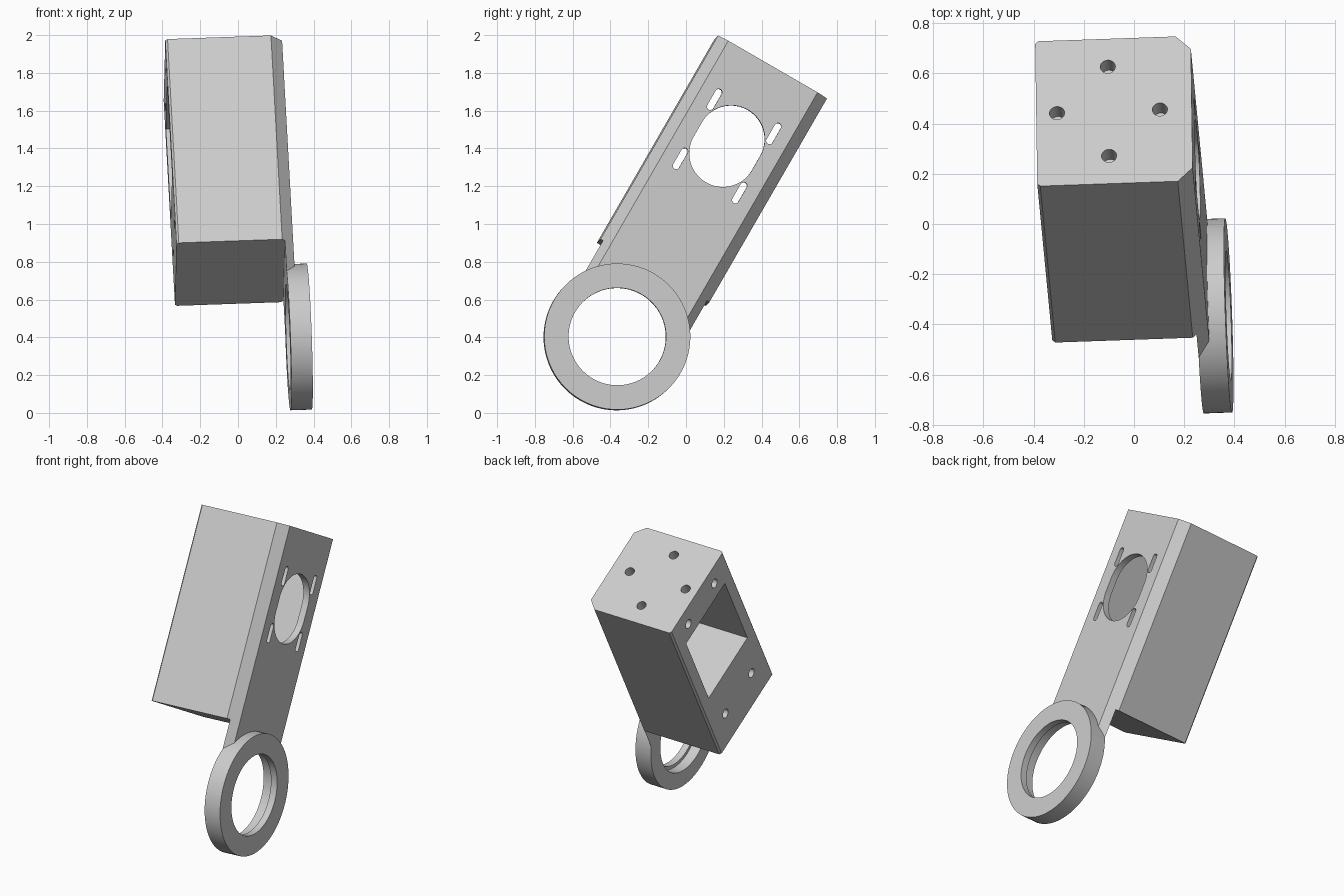
import bpy, bmesh, math
from mathutils import Matrix, Vector

cube = bpy.data.objects.get("Cube")
if cube:
    bpy.data.objects.remove(cube)

# Tilted frame of the bracket: across, deep, along
across = Vector((0.998, 0.035, 0.035)).normalized()
along = Vector((-0.048, 0.5, 0.866))
along = (along - across * along.dot(across)).normalized()
deep = along.cross(across)
FRAME = Matrix((across, deep, along)).transposed().to_4x4()

# Main sizes in that frame
HALF_W, HALF_D, MID = 0.31, 0.333, -0.522
TOP, BOTTOM, CHAMFER = 1.805, 0.558, 0.06
ARM_INNER, RING_OUTER = 0.265, 0.378
RING_Z, RING_R, BORE_R = 0.15, 0.387, 0.258
MOTOR_Z, SLOT = 1.318, 0.088

grey = bpy.data.materials.new("light_grey")
grey.use_nodes = True
grey.diffuse_color = (0.6, 0.6, 0.6, 1)
grey.node_tree.nodes["Principled BSDF"].inputs["Base Color"].default_value = (0.6, 0.6, 0.6, 1)


def prism(name, outline, sweep):
    """Closed solid from a 3D outline pushed along a sweep vector."""
    bm = bmesh.new()
    face = bm.faces.new([bm.verts.new(p) for p in outline])
    moved = bmesh.ops.extrude_face_region(bm, geom=[face])["geom"]
    bmesh.ops.translate(bm, vec=sweep, verts=[v for v in moved if isinstance(v, bmesh.types.BMVert)])
    bmesh.ops.recalc_face_normals(bm, faces=bm.faces)
    mesh = bpy.data.meshes.new(name)
    bm.to_mesh(mesh)
    bm.free()
    mesh.materials.append(grey)
    obj = bpy.data.objects.new(name, mesh)
    bpy.context.collection.objects.link(obj)
    obj.matrix_world = FRAME
    return obj


def disc(name, y, z, radius, x0, x1, stretch=0.0, steps=64):
    """Round or slotted rod running across the bracket."""
    pts = []
    for i in range(steps):
        a = 2 * math.pi * (i + 0.5) / steps
        shift = math.copysign(stretch / 2, math.sin(a))
        pts.append((x0, y + radius * math.cos(a), z + radius * math.sin(a) + shift))
    return prism(name, pts, (x1 - x0, 0, 0))


def upright(name, x, y, radius, z0, z1, steps=32):
    """Round rod running along the bracket."""
    turns = [2 * math.pi * i / steps for i in range(steps)]
    return prism(name, [(x + radius * math.cos(a), y + radius * math.sin(a), z0) for a in turns], (0, 0, z1 - z0))


def cut(obj, cutters):
    """Subtract the cutters, apply, and drop them."""
    for c in cutters:
        c.hide_render = True
        mod = obj.modifiers.new("cut", "BOOLEAN")
        mod.operation, mod.solver, mod.object = "DIFFERENCE", "EXACT", c
    bpy.context.view_layer.update()
    result = bpy.data.meshes.new_from_object(obj.evaluated_get(bpy.context.evaluated_depsgraph_get()))
    obj.modifiers.clear()
    obj.data = result
    for c in cutters:
        bpy.data.objects.remove(c)


def mirrored(half, z):
    """Outline from its front half, mirrored about the middle depth."""
    return [(x, MID - d, z) for x, d in half] + [(x, MID + d, z) for x, d in reversed(half)]


# Motor housing: box with chamfered outer edges
SMALL = 0.012
housing = prism("motor_housing", mirrored([(-HALF_W, HALF_D - SMALL), (-HALF_W + SMALL, HALF_D),
                (HALF_W - CHAMFER, HALF_D), (HALF_W, HALF_D - CHAMFER)], BOTTOM), (0, 0, TOP - BOTTOM))

# Motor pocket, shaft opening and adjustment slots
w, h, pz = 0.245, 0.28, MOTOR_Z - 0.008
pocket = prism("pocket", [(-0.5, MID + sy * w, pz + sz * h) for sy, sz in ((-1, -1), (1, -1), (1, 1), (-1, 1))],
               (0.5 + ARM_INNER, 0, 0))
cutters = [pocket, disc("opening", MID, MOTOR_Z, 0.178, 0.2, 0.4, SLOT)]
for sy in (-1, 1):
    for sz in (-1, 1):
        cutters.append(disc("slot", MID + sy * 0.181, MOTOR_Z + sz * 0.181, 0.018, 0.2, 0.4, SLOT, 24))
    # Screw holes around the pocket
    for drop in (0.115, 1.035):
        cutters.append(disc("screw_hole", MID + sy * 0.165, TOP - drop, 0.03, -0.4, -HALF_W + 0.08, 0, 32))
# Screw holes in the top end
for dx, dy in ((1, 0), (-1, 0), (0, 1), (0, -1)):
    cutters.append(upright("end_hole", -0.022 + dx * 0.205, MID + dy * 0.205, 0.03, TOP - 0.08, TOP + 0.1))
cut(housing, cutters)

# Flat arm joining housing and ring
inset = HALF_D - CHAMFER + HALF_W - ARM_INNER
arm = prism("arm", mirrored([(ARM_INNER, inset), (HALF_W, HALF_D - CHAMFER)], RING_Z), (0, 0, BOTTOM - RING_Z))
cut(arm, [disc("ring_space", MID, RING_Z, RING_R - 0.002, 0.1, 0.5, steps=96)])

# Ring with a stepped bore
ring = disc("ring", MID, RING_Z, RING_R, ARM_INNER, RING_OUTER, steps=96)
cut(ring, [disc("bore", MID, RING_Z, BORE_R, 0.1, 0.5, steps=96),
           disc("bore_step", MID, RING_Z, BORE_R + 0.022, 0.1, RING_OUTER - 0.045, steps=96)])

# Smooth curved walls, sharp edges
bpy.ops.object.select_all(action="DESELECT")
for obj in (housing, arm, ring):
    obj.select_set(True)
bpy.context.view_layer.objects.active = housing
bpy.ops.object.shade_smooth_by_angle(angle=math.radians(30))
